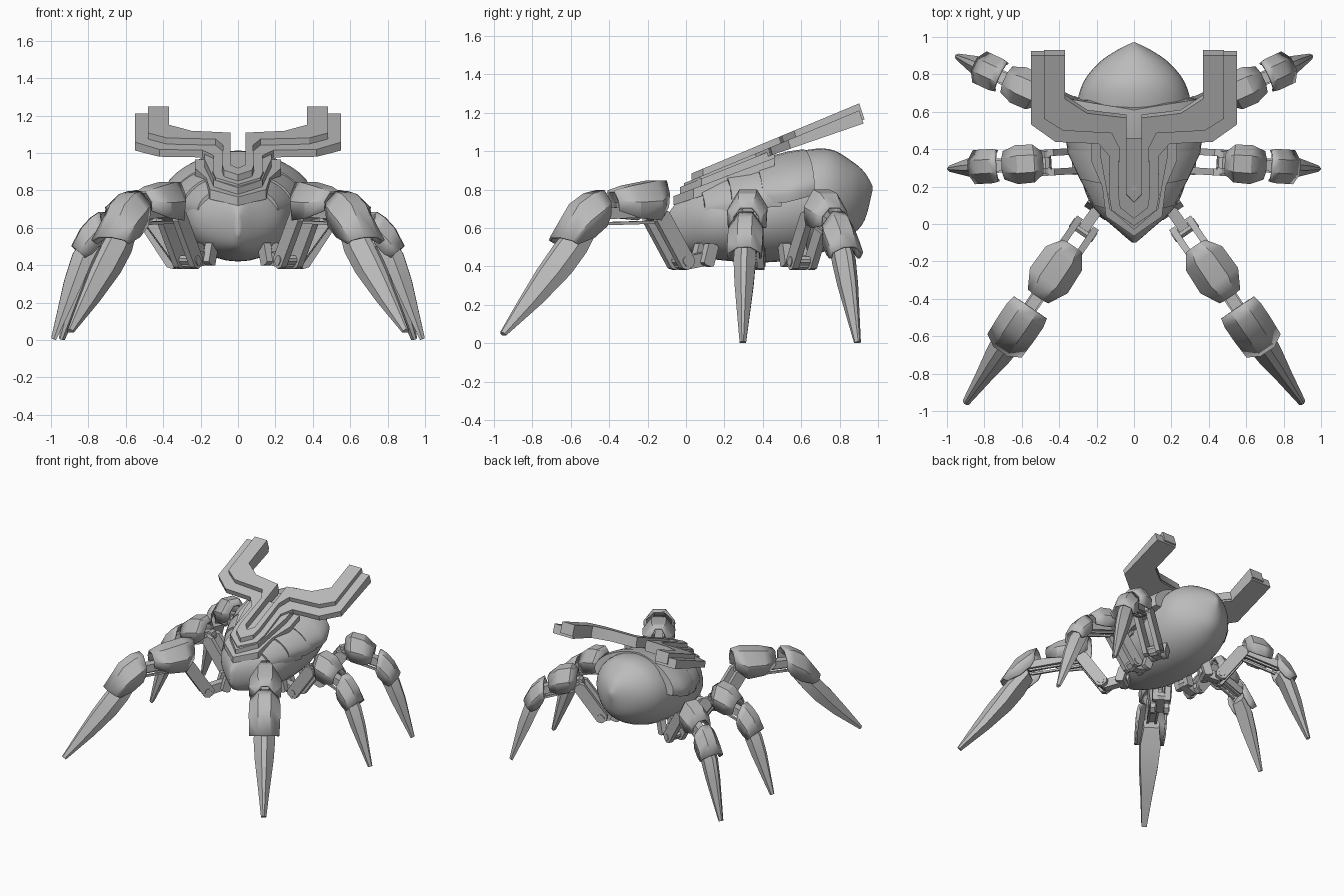
import bpy, bmesh, math
from mathutils import Vector

if "Cube" in bpy.data.objects:
    bpy.data.objects.remove(bpy.data.objects["Cube"])

grey = bpy.data.materials.new("plain grey")
grey.diffuse_color = (0.5, 0.5, 0.5, 1)
grey.use_nodes = True
grey.node_tree.nodes["Principled BSDF"].inputs["Base Color"].default_value = grey.diffuse_color


def make(name, verts, faces, mirror=False, angle=30):
    me = bpy.data.meshes.new(name)
    me.from_pydata([tuple(v) for v in verts], [], faces)
    bm = bmesh.new()
    bm.from_mesh(me)
    bmesh.ops.recalc_face_normals(bm, faces=bm.faces)
    bm.to_mesh(me)
    bm.free()
    me.materials.append(grey)
    me.polygons.foreach_set("use_smooth", [True] * len(me.polygons))
    me.set_sharp_from_angle(angle=math.radians(angle))
    ob = bpy.data.objects.new(name, me)
    bpy.context.collection.objects.link(ob)
    if mirror:
        ob.modifiers.new("mirror", "MIRROR")
    return ob


def loft(name, rings, mirror=False, angle=30, closed=True):
    """Skin through equal-sized rings: a capped solid, or an open strip."""
    n = len(rings[0])
    verts = [v for ring in rings for v in ring]
    faces = [(k * n + i, k * n + (i + 1) % n, (k + 1) * n + (i + 1) % n, (k + 1) * n + i)
             for k in range(len(rings) - 1) for i in range(n if closed else n - 1)]
    if closed:
        faces += [tuple(range(n))[::-1], tuple(range((len(rings) - 1) * n, len(rings) * n))]
    return make(name, verts, faces, mirror, angle)


def slab(name, outline, bottom, top, lean=0.0):
    """Mirrored plan outline raised between two sloping height functions."""
    lower = [(x, y, bottom(y)) for x, y in outline]
    upper = [(x, y - lean * y, top(y)) for x, y in outline]
    return loft(name, [lower, upper], True)


def smooth_rows(rows, steps=4):
    out = []
    for i in range(len(rows) - 1):
        p = [rows[max(i - 1, 0)], rows[i], rows[i + 1], rows[min(i + 2, len(rows) - 1)]]
        for s in range(steps):
            t = s / steps
            out.append([0.5 * (2 * b + (c - a) * t + (2 * a - 5 * b + 4 * c - d) * t * t
                               + (3 * b - a - 3 * c + d) * t ** 3) for a, b, c, d in zip(*p)])
    return out + [rows[-1]]


# Body: keeled head widening into a round abdomen (y, half width, low z, high z)
body_rows = [(-.10, .01, .56, .66), (-.04, .08, .49, .74), (.08, .21, .45, .81), (.2, .27, .43, .86),
             (.4, .31, .42, .93), (.6, .31, .44, 1.0), (.75, .275, .49, 1.01), (.86, .19, .56, .95),
             (.93, .09, .64, .89), (.97, .008, .79, .82)]
rings = []
for y, w, lo, hi in smooth_rows(body_rows):
    mid = lo + (hi - lo) * .52
    ring = []
    for i in range(32):
        a = math.tau * i / 32
        s = math.sin(a)
        ring.append((w * math.cos(a), y, mid + s * ((hi - mid) if s > 0 else (mid - lo))))
    rings.append(ring)
loft("body", rings, angle=50)

# Back shell: three overlapping domed plates (y, half width, centre z, top z)
plates = [[(.06, .215, .70, .83), (.2, .29, .72, .89), (.32, .33, .72, .91)],
          [(.2, .29, .74, .90), (.34, .355, .75, .94), (.46, .37, .76, .96)],
          [(.36, .35, .77, .95), (.48, .395, .78, .98), (.56, .39, .80, 1.0), (.63, .355, .82, 1.01)]]
for k, rows in enumerate(plates):
    rings = []
    for y, w, zc, top in rows:
        ring = []
        for i in range(19):
            a = math.radians(-14 + 208 * i / 18)
            s = math.sin(a)
            s = s ** 1.2 if s > 0 else s
            ring.append((w * math.cos(a), y + .06 * abs(math.cos(a)) - .02, zc + (top - zc) * s))
        rings.append(ring)
    loft(f"back_shell_{k + 1}", rings, angle=35)

# Brow plates: stacked V shapes over the head
slab("brow_plate", [(0, -.065), (.15, .04), (.17, .2), (.23, .34), (.23, .46), (0, .46)],
     lambda y: .74 + .32 * y, lambda y: .79 + .38 * y)
slab("brow_step", [(0, -.03), (.13, .08), (.15, .2), (.18, .36), (.18, .46), (0, .46)],
     lambda y: .77 + .36 * y, lambda y: .825 + .4 * y)

# Horned crest: lower ledge and raised inner strip
ledge = [(0, -.01), (.12, .075), (.135, .16), (.13, .37), (.19, .44), (.42, .45), (.55, .545),
         (.55, .925), (.37, .925), (.37, .69), (.25, .61), (.04, .585), (.04, .16), (0, .12)]
slab("crest_ledge", ledge, lambda y: .825 + .345 * y, lambda y: .837 + .405 * y, .025)
strip = [(0, .03), (.075, .09), (.085, .16), (.08, .42), (.12, .5), (.38, .515), (.48, .58),
         (.48, .93), (.37, .93), (.37, .69), (.25, .61), (.04, .585), (.04, .16), (0, .12)]
slab("crest_strip", strip, lambda y: .84 + .35 * y, lambda y: .872 + .405 * y, .03)


# Legs: each is drawn in an (r, z) plane turned about its hip
def build_leg(label, origin, degrees, femur, shin, claw, beams):
    c, s = math.cos(math.radians(degrees)), math.sin(math.radians(degrees))

    def place(r, side, z):
        return (origin[0] + c * r - s * side, origin[1] + s * r + c * side, z)

    def armour(part, stations, ridge=.45, hollow=True):
        rings = []
        for rt, zt, rb, zb, w in stations:
            rings.append([place(rt + (rb - rt) * d, w * k, zt + (zb - zt) * d)
                          for k, d in ((-.95, 1), (-1, .5), (-ridge, 0), (ridge, 0), (1, .5), (.95, 1))])
        ob = loft(f"{label}_{part}", rings, True, 25, not hollow)
        if hollow:
            wall = ob.modifiers.new("wall", "SOLIDIFY")
            wall.thickness = .014
            wall.offset = 0

    def beam(part, a, b, half, thick, side, clip=.6):
        """Bar with clipped ends between two (r, z) points."""
        A, B = Vector(a), Vector(b)
        d = (B - A).normalized()
        n = Vector((-d.y, d.x)) * thick
        e = d * thick * clip
        outline = [A + n * .5 - e, A + n, B + n, B + n * .5 + e, B - n * .5 + e, B - n, A - n, A - n * .5 - e]
        loft(f"{label}_{part}", [[place(p.x, side + q, p.y) for p in outline] for q in (-half, half)], True)

    armour("femur_armour", femur)
    armour("shin_armour", shin, .4)
    armour("claw", claw, .25, False)
    hip, foot, knee, ankle = beams
    # Hip block, paired slats, pivots, inner bone and tendons
    beam("hip_block", hip, foot, .03, .035, 0)
    for k in (-1, 1):
        beam(f"hip_slat_{k + 2}", foot, knee, .018, .045, k * .052)
        beam(f"hip_knuckle_{k + 2}", (hip[0] + .02, .41), (hip[0] - .01, .51), .022, .032, k * .045, .25)
        beam(f"tendon_{k + 2}", (knee[0] + .02, knee[1] - .03), (ankle[0] - .02, ankle[1] - .05), .008, .008, k * .03)
    beam("hip_pivot", foot, (foot[0] + .02, foot[1] + .02), .075, .022, 0)
    beam("knee_pivot", knee, (knee[0] + .03, knee[1] + .02), .06, .03, 0)
    beam("inner_bone", (knee[0], knee[1] + .03), ankle, .03, .03, 0)


build_leg("front_leg", (.25, 0), -55.8,
          [(.14, .84, .15, .71, .055), (.22, .84, .23, .64, .11), (.37, .815, .36, .65, .115), (.47, .79, .46, .69, .06)],
          [(.54, .79, .54, .67, .10), (.61, .775, .57, .61, .11), (.70, .72, .65, .55, .11), (.82, .55, .75, .515, .105)],
          [(.64, .70, .60, .58, .06), (.82, .51, .68, .47, .08), (.93, .38, .77, .36, .07),
           (1.05, .22, .93, .21, .045), (1.165, .06, 1.145, .04, .02)],
          [(-.12, .44), (.03, .415), (.19, .66), (.62, .67)])

back_parts = ([(.225, .765, .23, .66, .055), (.27, .795, .28, .62, .095), (.36, .775, .36, .60, .098), (.44, .705, .42, .61, .07)],
              [(.475, .68, .46, .55, .08), (.52, .65, .475, .51, .085), (.57, .595, .52, .46, .085), (.62, .50, .56, .44, .085)],
              [(.53, .60, .48, .50, .05), (.62, .46, .52, .42, .058), (.665, .32, .57, .30, .05), (.735, .01, .71, 0, .017)],
              [(-.08, .44), (.03, .415), (.20, .65), (.49, .59)])
build_leg("middle_leg", (.265, .34), -3.5, *back_parts)
build_leg("rear_leg", (.29, .59), 25, *back_parts)
